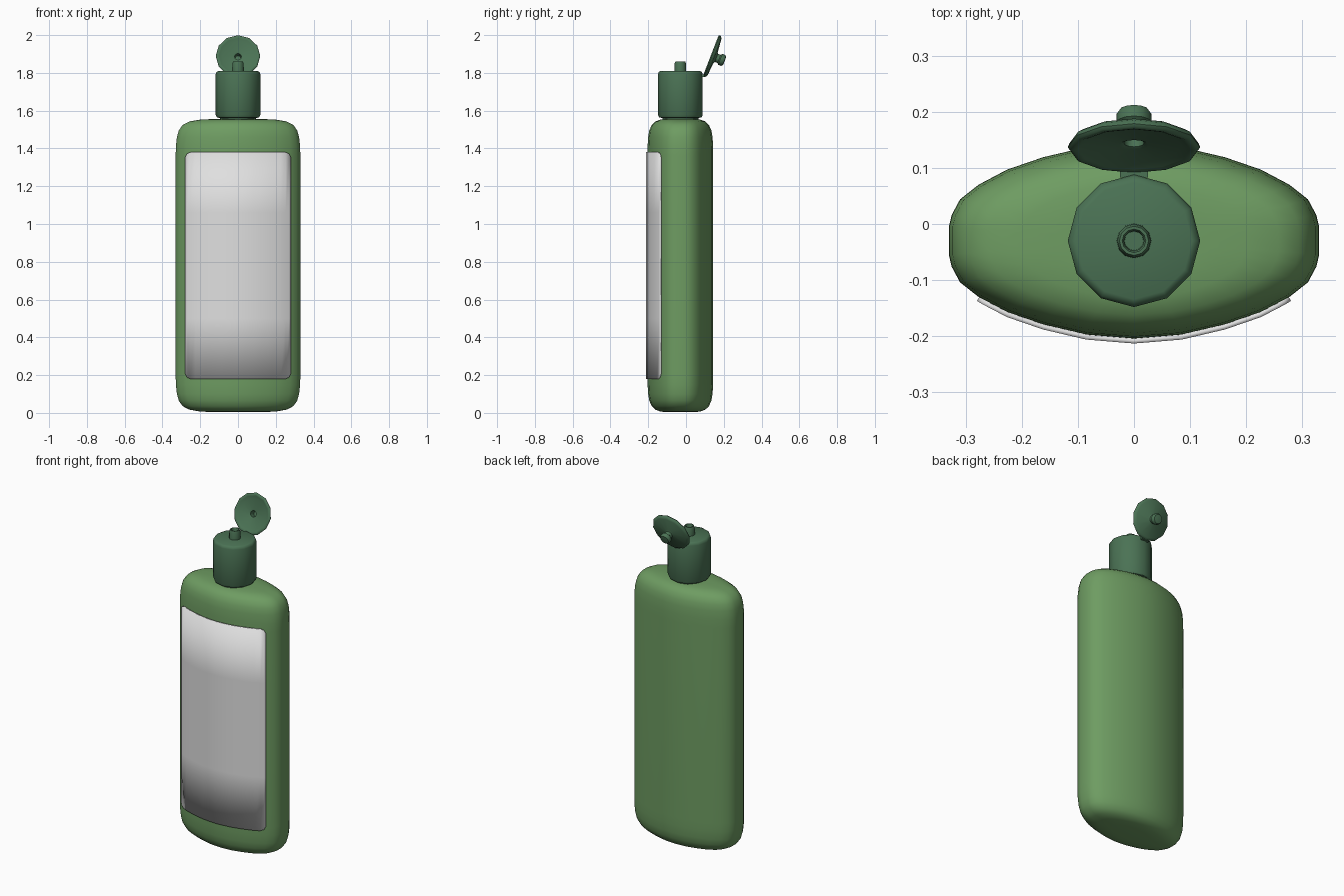
import bpy, bmesh, math
from mathutils import Matrix, Vector

if "Cube" in bpy.data.objects:
    bpy.data.objects.remove(bpy.data.objects["Cube"])

CY = -0.03  # depth of the bottle axis


def material(name, rgb):
    m = bpy.data.materials.new(name)
    m.diffuse_color = (*rgb, 1)
    m.use_nodes = True
    m.node_tree.nodes["Principled BSDF"].inputs["Base Color"].default_value = m.diffuse_color
    return m


green = material("leaf green", (0.156, 0.333, 0.122))
dark = material("dark green", (0.070, 0.170, 0.090))
grey = material("label grey", (0.74, 0.74, 0.74))


def finish(bm, name, mat, angle=45):
    bmesh.ops.remove_doubles(bm, verts=bm.verts, dist=1e-5)
    bmesh.ops.recalc_face_normals(bm, faces=bm.faces)
    me = bpy.data.meshes.new(name)
    bm.to_mesh(me)
    bm.free()
    ob = bpy.data.objects.new(name, me)
    bpy.context.collection.objects.link(ob)
    me.materials.append(mat)
    bpy.ops.object.select_all(action='DESELECT')
    ob.select_set(True)
    bpy.context.view_layer.objects.active = ob
    bpy.ops.object.shade_smooth_by_angle(angle=math.radians(angle))
    return ob


def loft(loops):
    """Skin closed loops and cap both ends."""
    bm = bmesh.new()
    rings = [[bm.verts.new(p) for p in lp] for lp in loops]
    n = len(rings[0])
    for a, b in zip(rings, rings[1:]):
        for i in range(n):
            j = (i + 1) % n
            bm.faces.new((a[i], a[j], b[j], b[i]))
    bm.faces.new(rings[0])
    bm.faces.new(rings[-1])
    return bm


def lathe(name, profile, matrix, mat, sides=12):
    loops = [[matrix @ Vector((r * math.cos(i * math.tau / sides),
                               r * math.sin(i * math.tau / sides), z))
              for i in range(sides)] for r, z in profile]
    return finish(loft(loops), name, mat)


# Bottle: lens-shaped outline with rounded tips, mirrored from one quarter
quarter = [(0.33, 0.025), (0.325, 0.046), (0.31, 0.074), (0.277, 0.1),
           (0.226, 0.127), (0.162, 0.149), (0.085, 0.167)]
half = quarter + [(0, 0.174)] + [(-x, y) for x, y in reversed(quarter)]
outline = half + [(-x, -y) for x, y in half]

# Rounded shoulder: height from the end, width scale, depth scale
shoulder = [(0.004, 0.35, 0.4), (0.007, 0.6, 0.6), (0.017, 0.78, 0.76),
            (0.036, 0.89, 0.87), (0.065, 0.95, 0.945), (0.1, 0.98, 0.98),
            (0.15, 0.997, 0.997), (0.2, 1, 1)]
levels = shoulder + [(1.56 - z, a, b) for z, a, b in reversed(shoulder)]
finish(loft([[(x * a, CY + y * b, z) for x, y in outline]
             for z, a, b in levels]), "bottle", green)

# Label: thin curved plate with rounded corners on the front
right = [(0, 0.174, 0), (0.085, 0.167, 0), (0.162, 0.149, 0),
         (0.226, 0.127, 0), (0.252, 0.1135, 0), (0.271, 0.1035, 0.008),
         (0.28, 0.098, 0.028)]
cols = [(-x, y, d) for x, y, d in reversed(right[1:])] + right
bm = bmesh.new()
strips = [[bm.verts.new((x, CY - y - 0.009, z)) for z in (0.18 + d, 0.5, 1.06, 1.38 - d)]
          for x, y, d in cols]
for a, b in zip(strips, strips[1:]):
    for k in range(3):
        bm.faces.new((a[k], b[k], b[k + 1], a[k + 1]))
label = finish(bm, "label", grey)
solid = label.modifiers.new("thickness", 'SOLIDIFY')
solid.thickness = 0.009
solid.offset = -1

# Neck, cap and hollow nozzle on the bottle axis
axis = Matrix.Translation((0, CY, 0))
lathe("neck", [(0.095, 1.545), (0.095, 1.575)], axis, dark)
lathe("cap", [(0.1, 1.562), (0.112, 1.565), (0.118, 1.577), (0.118, 1.793),
              (0.114, 1.805), (0.104, 1.81)], axis, dark)
lathe("nozzle", [(0.031, 1.805), (0.03, 1.85), (0.026, 1.861), (0.021, 1.861),
                 (0.018, 1.855), (0.017, 1.825)], axis, dark)

# Open flip lid: tilted dish with a plug on its outer side
tilt = Matrix.Translation((0, 0.131, 1.891)) @ Matrix.Rotation(math.radians(-111), 4, 'X')
lathe("flip_lid", [(0.016, 0.045), (0.018, 0.014), (0.026, 0.010), (0.085, 0.010),
                   (0.1, 0.002), (0.107, 0.0), (0.114, 0.001), (0.118, 0.006),
                   (0.115, 0.014), (0.104, 0.021), (0.03, 0.028), (0.023, 0.032),
                   (0.023, 0.048), (0.031, 0.054), (0.031, 0.07), (0.026, 0.077),
                   (0.012, 0.079)], tilt, dark)
# Hinge strip joining lid and cap
bm = bmesh.new()
bmesh.ops.create_cube(bm, size=1, matrix=Matrix.Translation((0, 0.091, 1.785))
                      @ Matrix.Diagonal((0.05, 0.016, 0.012, 1)))
finish(bm, "hinge", dark)
